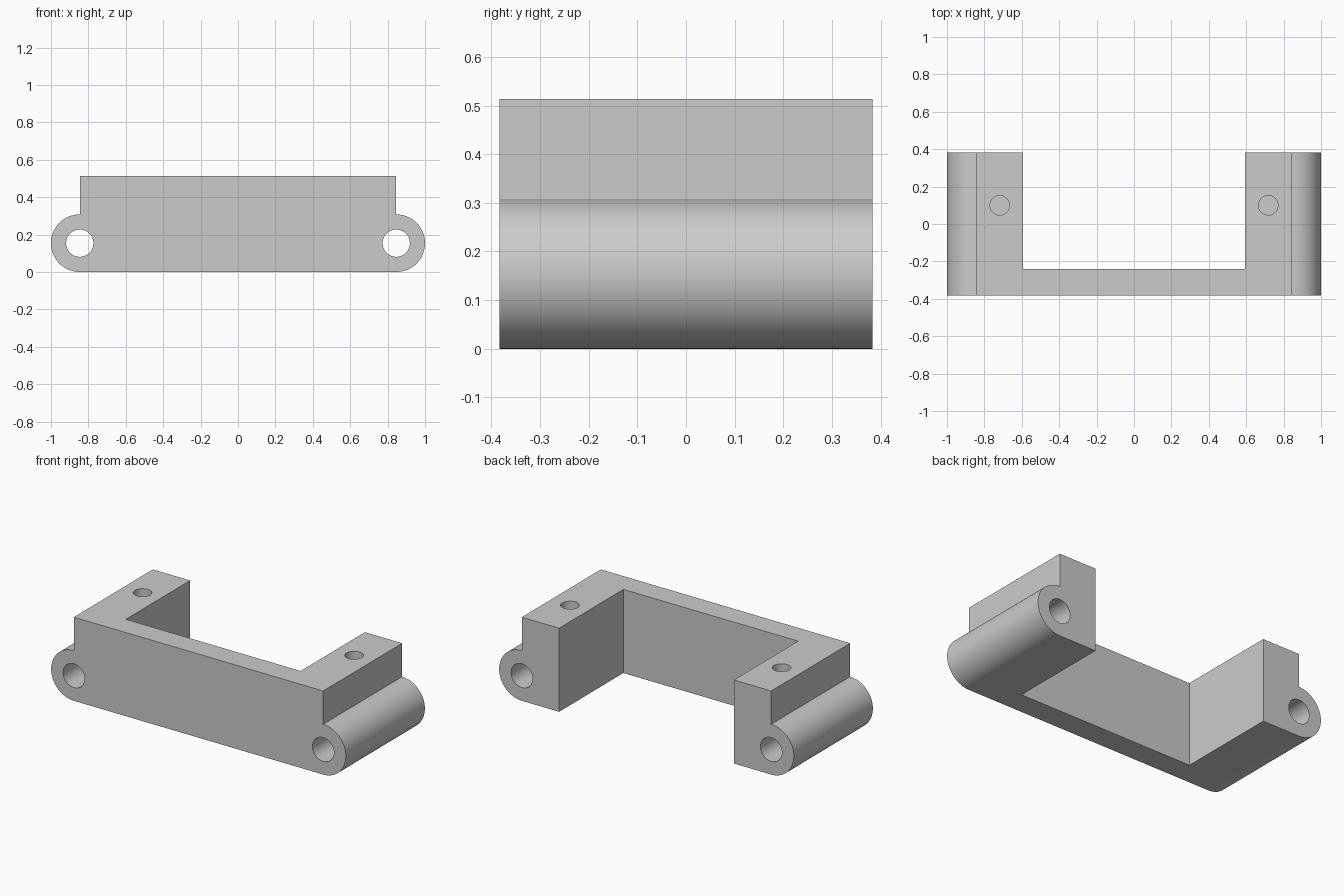
import bpy
import bmesh
from math import cos, sin, pi, radians
from mathutils import Matrix

if "Cube" in bpy.data.objects:
    bpy.data.objects.remove(bpy.data.objects["Cube"], do_unlink=True)

HALF_DEPTH = 0.383
TOP = 0.513
EAR_X, EAR_R = 0.846, 0.154      # hinge ear centre and radius
PIN_R = 0.073
ARM_X, WALL_Y = 0.593, -0.24     # inner faces of the arms and front wall
SCREW_X, SCREW_Y, SCREW_R, SCREW_DEPTH = 0.718, 0.1, 0.052, 0.3

grey = bpy.data.materials.new("light grey")
grey.use_nodes = True
colour = (0.6, 0.6, 0.6, 1)
grey.diffuse_color = colour
grey.node_tree.nodes["Principled BSDF"].inputs["Base Color"].default_value = colour


def add_object(name, bm):
    bmesh.ops.recalc_face_normals(bm, faces=bm.faces)
    mesh = bpy.data.meshes.new(name)
    bm.to_mesh(mesh)
    bm.free()
    mesh.materials.append(grey)
    obj = bpy.data.objects.new(name, mesh)
    bpy.context.collection.objects.link(obj)
    return obj


def cylinder(name, radius, length, matrix):
    bm = bmesh.new()
    bmesh.ops.create_cone(bm, cap_ends=True, segments=64, radius1=radius,
                          radius2=radius, depth=length, matrix=matrix)
    return add_object(name, bm)


# Bracket body: half outline with a rounded ear, mirrored and extruded in depth
steps = 32
angles = [-pi / 2 + pi * i / steps for i in range(steps + 1)]
half = [(EAR_X + EAR_R * cos(a), EAR_R + EAR_R * sin(a)) for a in angles]
half.append((EAR_X, TOP))
outline = half + [(-x, z) for x, z in reversed(half)]
bm = bmesh.new()
face = bm.faces.new([bm.verts.new((x, -HALF_DEPTH, z)) for x, z in outline])
extruded = bmesh.ops.extrude_face_region(bm, geom=[face])["geom"]
bmesh.ops.translate(bm, vec=(0, 2 * HALF_DEPTH, 0),
                    verts=[v for v in extruded if isinstance(v, bmesh.types.BMVert)])
body = add_object("bracket_body", bm)

# Open space between the two arms
bm = bmesh.new()
bmesh.ops.create_cube(bm, size=1, matrix=Matrix.Translation((0, WALL_Y + 0.5, 0.5))
                      @ Matrix.Diagonal((2 * ARM_X, 1, 2, 1)))
cutters = [add_object("arm_gap_cutter", bm)]

# Hinge pin holes along the depth, and blind screw holes in the arm tops
for side, label in ((1, "left"), (-1, "right")):
    pin = Matrix.Translation((side * EAR_X, 0, EAR_R)) @ Matrix.Rotation(pi / 2, 4, "X")
    cutters.append(cylinder(label + "_pin_cutter", PIN_R, 2, pin))
    screw = Matrix.Translation((side * SCREW_X, SCREW_Y, TOP))
    cutters.append(cylinder(label + "_screw_cutter", SCREW_R, 2 * SCREW_DEPTH, screw))

bpy.ops.object.select_all(action="DESELECT")
bpy.context.view_layer.objects.active = body
body.select_set(True)
for cutter in cutters:
    cutter.hide_render = True
    cut = body.modifiers.new(cutter.name, "BOOLEAN")
    cut.operation = "DIFFERENCE"
    cut.solver = "EXACT"
    cut.object = cutter
    bpy.ops.object.modifier_apply(modifier=cut.name)
    bpy.data.objects.remove(cutter, do_unlink=True)

bpy.ops.object.shade_smooth_by_angle(angle=radians(30))
